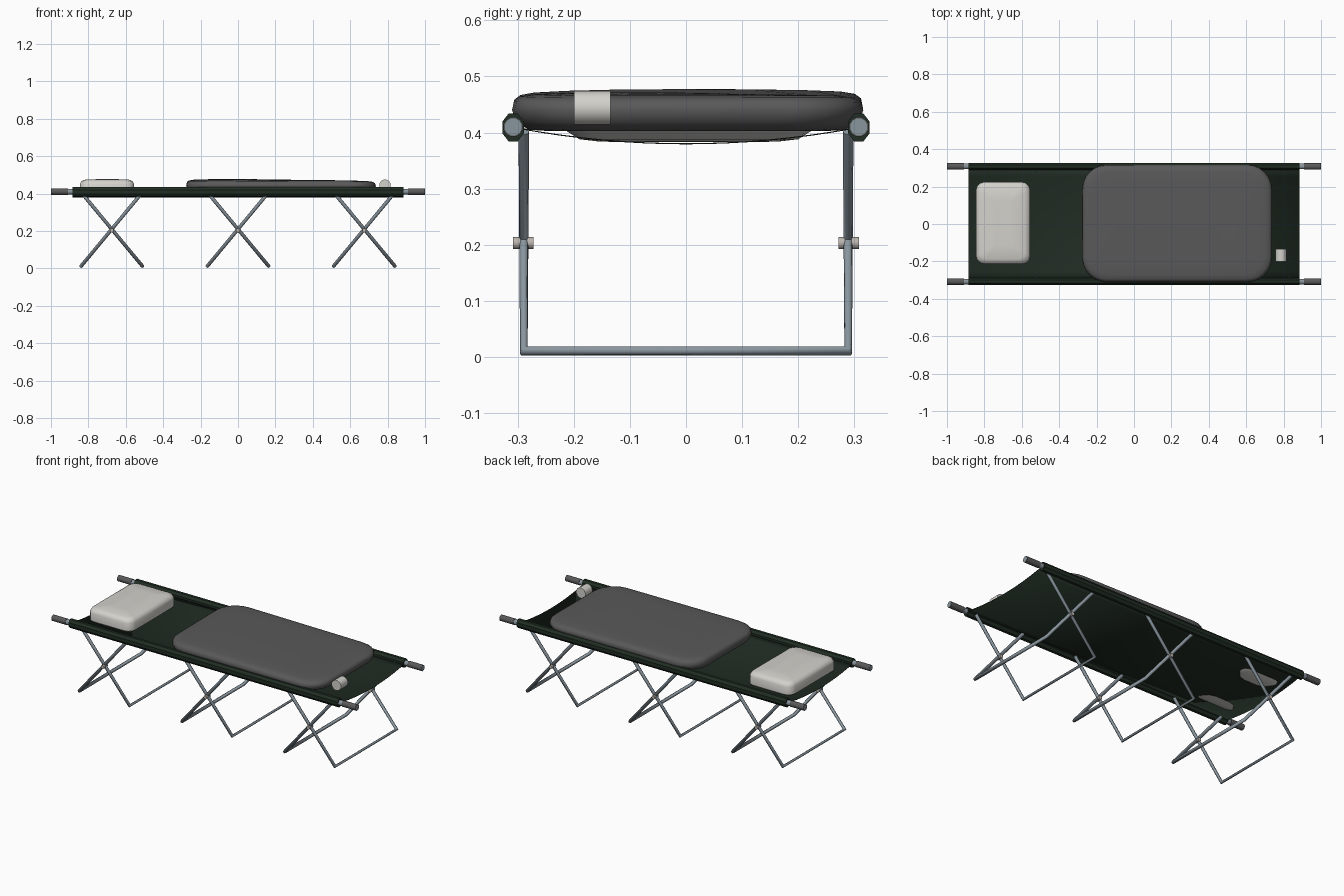
import bpy, bmesh, math
from mathutils import Vector

cube = bpy.data.objects.get("Cube")
if cube:
    bpy.data.objects.remove(cube, do_unlink=True)


def material(name, rgb):
    m = bpy.data.materials.new(name)
    m.use_nodes = True
    m.diffuse_color = (*rgb, 1)
    m.node_tree.nodes["Principled BSDF"].inputs["Base Color"].default_value = (*rgb, 1)
    return m


GREEN = material("dark green canvas", (0.015, 0.026, 0.017))
STEEL = material("blue grey steel", (0.25, 0.30, 0.34))
GREY = material("charcoal grey", (0.1, 0.1, 0.1))
WHITE = material("off white cloth", (0.65, 0.64, 0.60))
PIN = material("warm grey pin", (0.50, 0.46, 0.43))


def finish(name, bm, mat, angle=40):
    bmesh.ops.recalc_face_normals(bm, faces=bm.faces)
    mesh = bpy.data.meshes.new(name)
    bm.to_mesh(mesh)
    bm.free()
    mesh.materials.append(mat)
    ob = bpy.data.objects.new(name, mesh)
    bpy.context.collection.objects.link(ob)
    bpy.ops.object.select_all(action='DESELECT')
    ob.select_set(True)
    bpy.context.view_layer.objects.active = ob
    bpy.ops.object.shade_smooth_by_angle(angle=math.radians(angle))
    return ob


def loft(bm, rings, caps=True):
    loops = [[bm.verts.new(p) for p in ring] for ring in rings]
    n = len(loops[0])
    for a, b in zip(loops, loops[1:]):
        for i in range(n):
            j = (i + 1) % n
            bm.faces.new((a[i], a[j], b[j], b[i]))
    if caps:
        bm.faces.new(loops[0])
        bm.faces.new(loops[-1])


def rod(name, a, b, ry, mat, rz=None, sides=8):
    """Straight rod along x or y with an oval section."""
    a, b = Vector(a), Vector(b)
    side = Vector((0, 1, 0)) if abs(b.x - a.x) > abs(b.y - a.y) else Vector((1, 0, 0))
    up = Vector((0, 0, 1))
    turns = [(i + 0.5) * math.tau / sides for i in range(sides)]
    ring = [side * ry * math.cos(t) + up * (rz or ry) * math.sin(t) for t in turns]
    bm = bmesh.new()
    loft(bm, [[end + p for p in ring] for end in (a, b)])
    return finish(name, bm, mat, 25 if sides < 10 else 40)


def cushion(name, centre, half, corner, steps, profile, mat, wave=None):
    """Rounded rectangle lofted through (inset, height) pairs."""
    rings = []
    for inset, z in profile:
        hx, hy = half[0] - inset, half[1] - inset
        r = min(max(corner - inset * 0.4, 0.005), hx, hy)
        ring = []
        for q, (sx, sy) in enumerate(((1, 1), (-1, 1), (-1, -1), (1, -1))):
            for k in range(steps + 1):
                t = (q + k / steps) * math.pi / 2
                x = centre[0] + sx * (hx - r) + r * math.cos(t)
                y = centre[1] + sy * (hy - r) + r * math.sin(t)
                ring.append((x, y, z + (wave(x, y, z) if wave else 0)))
        rings.append(ring)
    bm = bmesh.new()
    loft(bm, rings)
    return finish(name, bm, mat, 50)


# Side rails with canvas sleeves and hand grips
for s, side in ((1, "back"), (-1, "front")):
    y = 0.308 * s
    rod(side + "_rail", (-1, y, 0.41), (1, y, 0.41), 0.0155, STEEL, sides=12)
    rod(side + "_sleeve", (-0.885, y, 0.409), (0.885, y, 0.409), 0.021, GREEN, 0.027)
    for e, end in ((1, "left"), (-1, "right")):
        rod(f"{side}_{end}_grip", (0.908 * e, y, 0.41), (0.999 * e, y, 0.41), 0.018, GREY, sides=12)

# Sagging canvas bed
bm = bmesh.new()
rows = []
for i in range(17):
    y = -0.292 + 0.584 * i / 16
    z = 0.380 + 0.025 * (y / 0.285) ** 2
    rows.append([bm.verts.new((x, y, z)) for x in (-0.885, 0.885)])
for a, b in zip(rows, rows[1:]):
    bm.faces.new((a[0], a[1], b[1], b[0]))
bed = finish("canvas_bed", bm, GREEN)
thick = bed.modifiers.new("thickness", 'SOLIDIFY')
thick.thickness = 0.002
thick.offset = 0

# Three pairs of crossed U-shaped legs with pivot pins
for cx, place in ((-0.675, "right"), (0, "middle"), (0.675, "left")):
    for s in (1, -1):
        path = [(cx + 0.16 * s, -0.289, 0.402), (cx - 0.165 * s, -0.289, 0.0105),
                (cx - 0.165 * s, 0.289, 0.0105), (cx + 0.16 * s, 0.289, 0.402)]
        curve = bpy.data.curves.new(f"{place}_leg", 'CURVE')
        curve.dimensions = '3D'
        curve.bevel_depth = 0.0095
        curve.bevel_resolution = 2
        curve.use_fill_caps = True
        spline = curve.splines.new('POLY')
        spline.points.add(len(path) - 1)
        for point, co in zip(spline.points, path):
            point.co = (*co, 1)
        curve.materials.append(STEEL)
        ob = bpy.data.objects.new(f"{place}_leg_{'a' if s > 0 else 'b'}", curve)
        bpy.context.collection.objects.link(ob)
        rod(f"{place}_{'back' if s > 0 else 'front'}_pin", (cx, 0.272 * s, 0.203),
            (cx, 0.308 * s, 0.203), 0.011, PIN, sides=12)


# Blanket with a gently uneven top
def ripple(x, y, z):
    if z < 0.45:
        return 0
    return 0.003 * math.sin(5 * x + 4 * y + 1.5) - 0.004 * (x - 0.1) - 0.006 * max(y, 0)


cushion("blanket", (0.23, 0.003), (0.507, 0.313), 0.13, 6,
        [(0.06, 0.403), (0.03, 0.405), (0.008, 0.418), (0, 0.44), (0.004, 0.459), (0.015, 0.467),
         (0.04, 0.471), (0.1, 0.473), (0.2, 0.474), (0.3, 0.474)], GREY, ripple)

# Pillow
cushion("pillow", (-0.70, 0.005), (0.145, 0.22), 0.045, 3,
        [(0.1, 0.383), (0.06, 0.384), (0.025, 0.388), (0, 0.404), (0, 0.45), (0.008, 0.466),
         (0.028, 0.474), (0.1, 0.477)], WHITE)

# Small roll at the foot end
rod("small_roll", (0.786, -0.2, 0.444), (0.786, -0.135, 0.444), 0.031, WHITE, sides=12)
